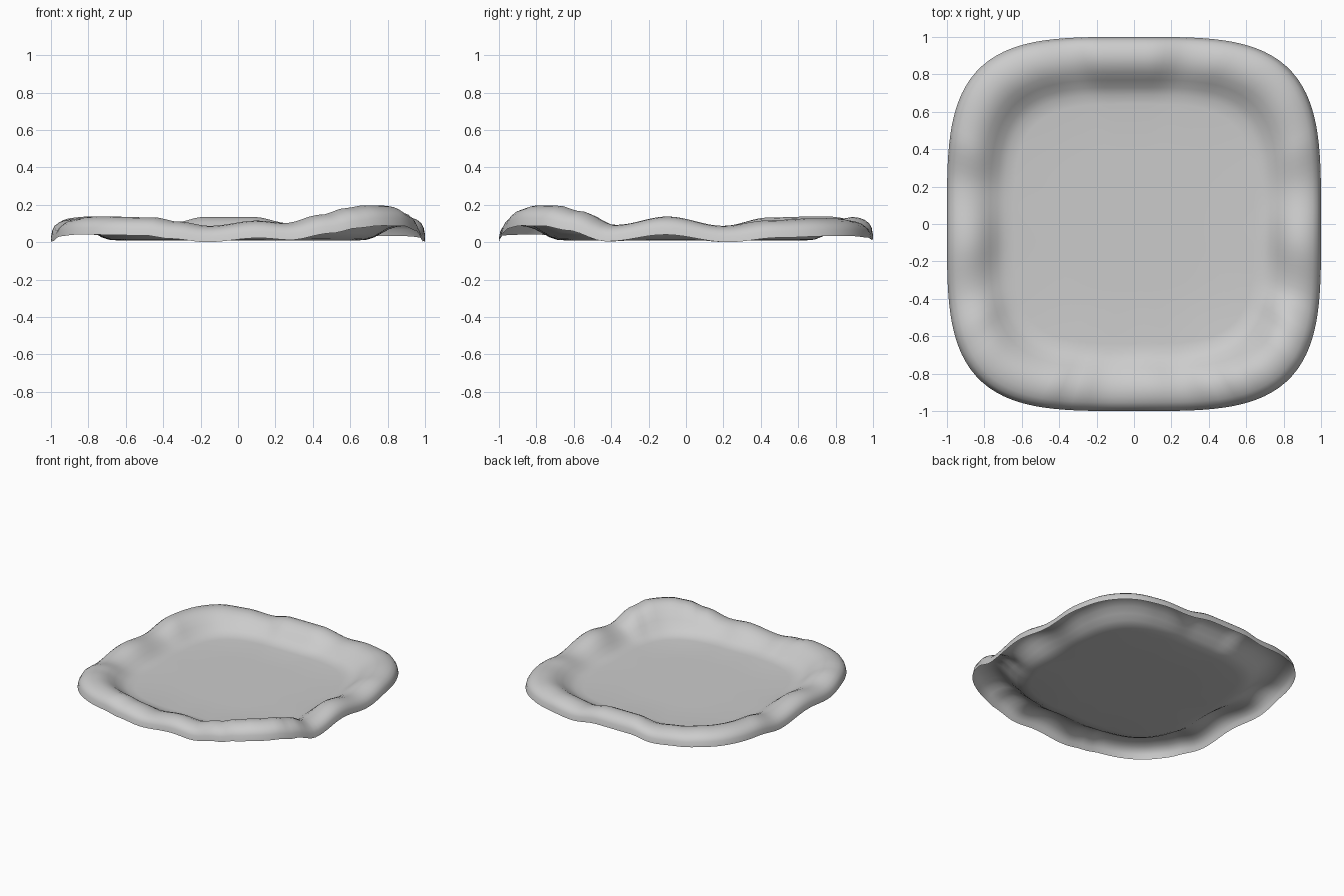
import bpy, bmesh, math

if "Cube" in bpy.data.objects:
    bpy.data.objects.remove(bpy.data.objects["Cube"])

N, POWER = 160, 3.7          # segments round the dish, squareness of the outline
FLOOR = 0.012

# Crest height of the wavy rim: position along each side -> height
front = [(-.8, .14), (-.45, .135), (-.32, .113), (-.15, .09), (.1, .118), (.25, .105),
         (.45, .15), (.6, .185), (.75, .20)]
right = [(-.75, .198), (-.6, .17), (-.38, .095), (-.1, .14), (.2, .09), (.45, .12), (.75, .13)]
back = [(-.8, .14), (-.55, .125), (-.34, .108), (-.18, .138), (.08, .138), (.28, .103),
        (.5, .12), (.75, .13)]
left = [(-.8, .14), (-.6, .13), (-.36, .095), (-.1, .125), (.2, .09), (.45, .135), (.75, .14)]
R = 0.88
keys = sorted([(math.atan2(-R, p), h) for p, h in front] +
              [(math.atan2(p, R), h) for p, h in right] +
              [(math.atan2(R, p), h) for p, h in back] +
              [(math.atan2(p, -R), h) for p, h in left])
keys = [(keys[-1][0] - math.tau, keys[-1][1])] + keys + [(keys[0][0] + math.tau, keys[0][1])]


def crest(a):
    for (a0, h0), (a1, h1) in zip(keys, keys[1:]):
        if a0 <= a <= a1:
            t = (a - a0) / (a1 - a0)
            return h0 + (h1 - h0) * (1 - math.cos(math.pi * t)) / 2
    return keys[0][1]


# Radial profile: floor, then rise to the crest, then curl down to the edge
rise = [(.35, 0), (.64, 0), (.69, .05), (.73, .22), (.77, .5), (.81, .78), (.85, .94), (.89, 1)]
drop = [(.925, .05), (.955, .16), (.98, .36), (.993, .62), (1.0, 1)]

bm = bmesh.new()
rings = [[] for _ in rise + drop]
for i in range(N):
    a = -math.pi + math.tau * (i + .5) / N
    c, s = math.cos(a), math.sin(a)
    r = (abs(c) ** POWER + abs(s) ** POWER) ** (-1 / POWER)
    top = crest(a)
    edge = max(.0, top - .085 - .2 * max(0, top - .09) - .002)
    prof = [(k, FLOOR + (top - FLOOR) * f) for k, f in rise]
    prof += [(k, top + (edge - top) * f) for k, f in drop]
    for ring, (k, z) in zip(rings, prof):
        ring.append(bm.verts.new((c * r * k, s * r * k, z)))
centre = bm.verts.new((0, 0, FLOOR))
for i in range(N):
    j = (i + 1) % N
    bm.faces.new((centre, rings[0][i], rings[0][j]))
    for lo, hi in zip(rings, rings[1:]):
        bm.faces.new((lo[i], hi[i], hi[j], lo[j]))

# Rest exactly on the ground
low = min(v.co.z for v in bm.verts)
for v in bm.verts:
    v.co.z -= low
for f in bm.faces:
    f.smooth = True

mesh = bpy.data.meshes.new("wavy_dish")
bm.to_mesh(mesh)
bm.free()
bpy.context.collection.objects.link(bpy.data.objects.new("wavy_dish", mesh))
